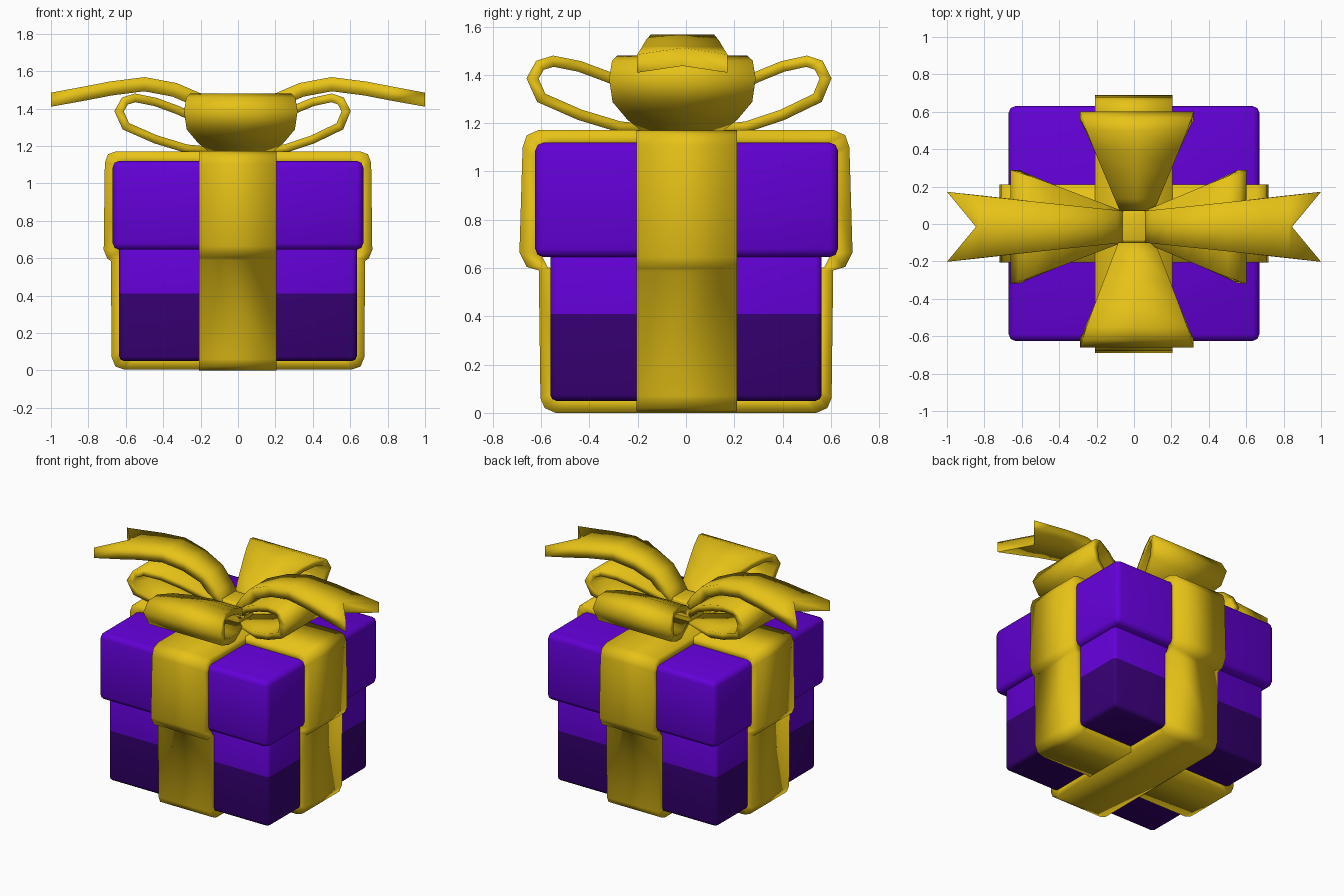
import bpy, bmesh, math
from mathutils import Vector, Matrix

if "Cube" in bpy.data.objects:
    bpy.data.objects.remove(bpy.data.objects["Cube"])


def material(name, color):
    m = bpy.data.materials.new(name)
    m.diffuse_color = (*color, 1)
    m.use_nodes = True
    m.node_tree.nodes["Principled BSDF"].inputs["Base Color"].default_value = m.diffuse_color
    return m


GOLD = material("gold_ribbon", (0.84, 0.57, 0.009))
PURPLE = material("bright_purple", (0.125, 0.0, 0.68))
DARK = material("dark_purple", (0.038, 0.0, 0.175))


def finish(bm, name, mats, angle=45, rule=None):
    bmesh.ops.recalc_face_normals(bm, faces=bm.faces)
    if rule:
        for f in bm.faces:
            f.material_index = rule(f.calc_center_median())
    me = bpy.data.meshes.new(name)
    bm.to_mesh(me)
    bm.free()
    for m in mats:
        me.materials.append(m)
    ob = bpy.data.objects.new(name, me)
    bpy.context.collection.objects.link(ob)
    bpy.ops.object.select_all(action='DESELECT')
    ob.select_set(True)
    bpy.context.view_layer.objects.active = ob
    bpy.ops.object.shade_smooth_by_angle(angle=math.radians(angle))
    return ob


def block(name, lo, hi, bevel, mats, split=None):
    """Bevelled box between two corners, optionally two-coloured at a height."""
    lo, hi = Vector(lo), Vector(hi)
    bm = bmesh.new()
    bmesh.ops.create_cube(bm, size=1, matrix=Matrix.Translation((lo + hi) / 2)
                          @ Matrix.Diagonal((*(hi - lo), 1)))
    bmesh.ops.bevel(bm, geom=bm.edges[:], offset=bevel, segments=2,
                    profile=0.5, affect='EDGES')
    rule = None
    if split:
        bmesh.ops.bisect_plane(bm, geom=bm.verts[:] + bm.edges[:] + bm.faces[:],
                               plane_co=(0, 0, split), plane_no=(0, 0, 1))
        rule = lambda c: 1 if c.z < split else 0
    return finish(bm, name, mats, 50, rule)


def band(name, half, w0, w1, along_x):
    """Ribbon wrapped round the box: mirrored outline pushed sideways."""
    outline = half + [(-d, z) for d, z in reversed(half)]
    bm = bmesh.new()
    place = (lambda d, w, z: (d, w, z)) if along_x else (lambda d, w, z: (w, d, z))
    # four rings: outer edges, with the side walls running inward into the box
    rings = []
    for w, s in ((w0, 0.87), (w0, 1), (w1, 1), (w1, 0.87)):
        rings.append([bm.verts.new(place(d * s, w, 0.6 + (z - 0.6) * s)) for d, z in outline])
    for r, q in zip(rings, rings[1:] + rings[:1]):
        for i in range(len(r)):
            j = (i + 1) % len(r)
            bm.faces.new((r[i], r[j], q[j], q[i]))
    finish(bm, name, [GOLD], 180)


def strip(name, path, width, thick, angle, stretch=1, notch=None):
    """Thick flaring ribbon following a path of (distance, height) points."""
    pts = [Vector((d * stretch, z)) for d, z in path]
    turn = Matrix.Rotation(angle, 3, 'Z')
    off = turn.inverted() @ Vector((0.015, -0.015, 0))
    bm = bmesh.new()
    rings = []
    for i, p in enumerate(pts):
        t1 = (p - pts[i - 1]).normalized() if i else None
        t2 = (pts[i + 1] - p).normalized() if i < len(pts) - 1 else None
        t = ((t1 or t2) + (t2 or t1)).normalized()
        n = Vector((-t.y, t.x)) * thick / 2
        if t1 and t2:
            n /= max(0.7, t.dot(t1))
        if notch and i == len(pts) - 1:
            n = Vector((0, thick / 2))
        ring = []
        for s, col in ((1, -1), (1, 0), (1, 1), (-1, 1), (-1, 0), (-1, -1)):
            q = p + n * s
            if notch and col == 0 and i == len(pts) - 1:
                q = Vector(notch) + n * s
            y = col * width(p.x / stretch) + off.y
            ring.append(bm.verts.new(turn @ Vector((q.x, y, q.y))))
        rings.append(ring)
    for r, q in zip(rings, rings[1:]):
        for i in range(6):
            j = (i + 1) % 6
            bm.faces.new((r[i], r[j], q[j], q[i]))
    for r in (rings[0], rings[-1]):
        bm.faces.new((r[0], r[1], r[4], r[5]))
        bm.faces.new((r[1], r[2], r[3], r[4]))
    finish(bm, name, [GOLD], 95)


# Box and lid
block("box_body", (-0.635, -0.562, 0.05), (0.635, 0.562, 0.70), 0.025, [PURPLE, DARK], 0.41)
block("box_lid", (-0.67, -0.625, 0.645), (0.67, 0.63, 1.12), 0.035, [PURPLE])

# Crossing ribbons around the box
band("ribbon_side_to_side",
     [(0.61, 0.005), (0.655, 0.02), (0.675, 0.07), (0.68, 0.585), (0.70, 0.60), (0.718, 0.645),
      (0.712, 1.11), (0.695, 1.155), (0.655, 1.17)], -0.205, 0.212, True)
band("ribbon_front_to_back",
     [(0.54, 0.0), (0.585, 0.02), (0.603, 0.06), (0.61, 0.59), (0.66, 0.605), (0.69, 0.665),
      (0.677, 1.10), (0.66, 1.15), (0.61, 1.172)], -0.208, 0.205, False)

# Four bow loops, the left and front ones a little longer
LOOP = [(0.05, 1.23), (0.15, 1.32), (0.29, 1.39), (0.40, 1.435), (0.50, 1.457), (0.55, 1.44),
        (0.578, 1.385), (0.545, 1.305), (0.40, 1.235), (0.25, 1.185), (0.05, 1.165)]
for name, ang, stretch in (("right", 0, 1), ("back", 90, 1), ("left", 180, 1.1), ("front", 270, 1.1)):
    strip("bow_loop_" + name, LOOP, lambda d: 0.055 + 0.43 * d, 0.045,
          math.radians(ang), stretch)

# Two notched tails
TAIL = [(0.06, 1.25), (0.12, 1.35), (0.20, 1.44), (0.34, 1.50), (0.50, 1.53),
        (0.68, 1.507), (0.82, 1.48), (1.0, 1.447)]
for name, ang in (("right", 0), ("left", 180)):
    strip("bow_tail_" + name, TAIL, lambda d: 0.075 + 0.112 * d, 0.075,
          math.radians(ang), notch=(0.845, 1.475))

# Knot in the middle
block("bow_knot", (-0.077, -0.10, 1.15), (0.077, 0.072, 1.325), 0.015, [GOLD])
